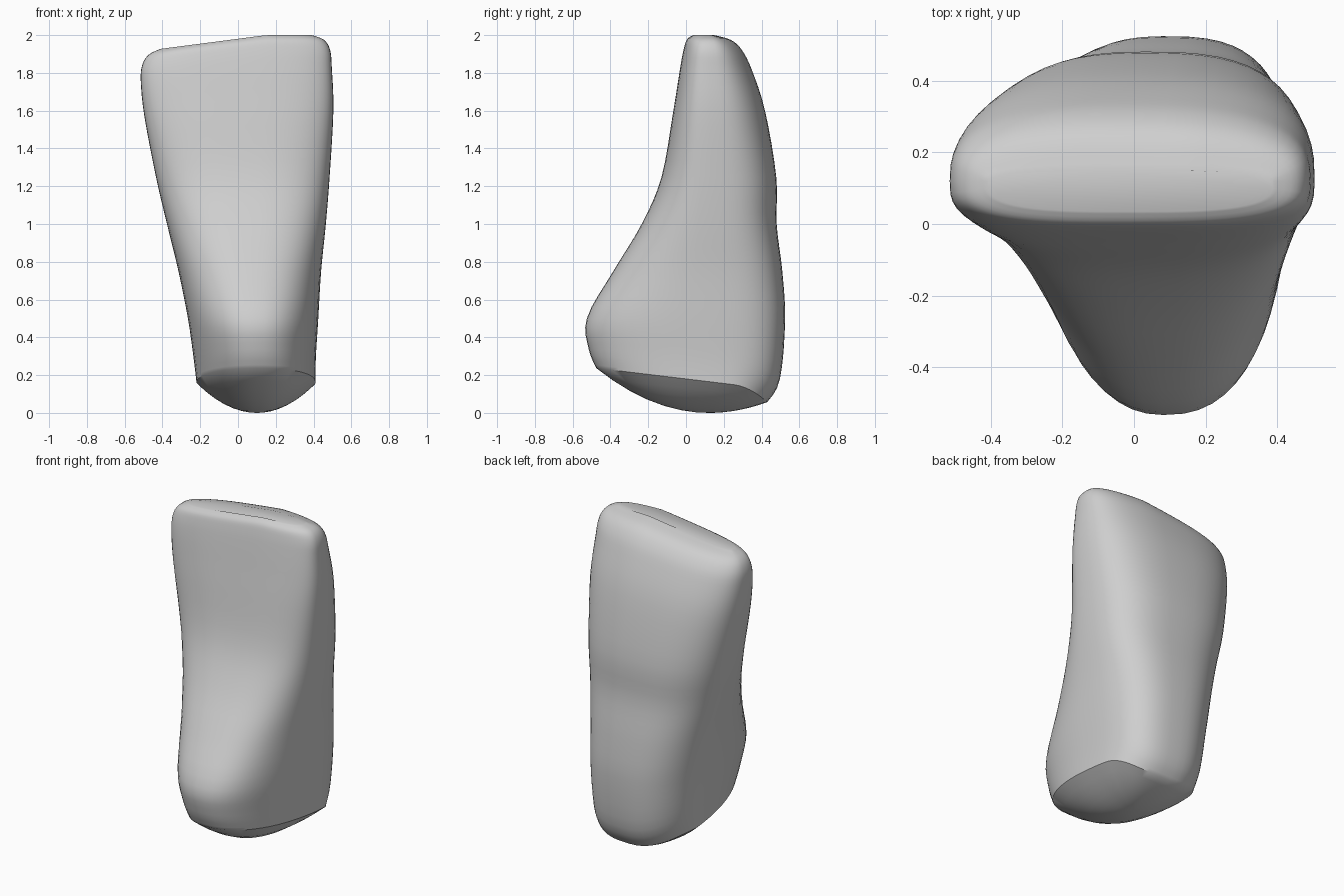
import bpy
import bmesh
import math

SIDES = 56
STEPS = 4

# Cross-sections from the rim upward: height, min x, max x, min y, max y
SECTIONS = [
    (.18, -.22, .41, -.475, .43),
    (.3, -.235, .412, -.515, .498),
    (.5, -.265, .425, -.525, .525),
    (.75, -.315, .44, -.385, .51),
    (1, -.375, .465, -.235, .48),
    (1.25, -.432, .485, -.13, .478),
    (1.6, -.495, .505, -.068, .42),
    (1.82, -.515, .497, -.033, .35),
    (1.92, -.505, .488, -.015, .3),
    (1.975, -.47, .455, .002, .24),
    (2, -.41, .39, .035, .15),
]

if "Cube" in bpy.data.objects:
    bpy.data.objects.remove(bpy.data.objects["Cube"])


def blend(a, b, t):
    return a + (b - a) * t


def spline(p, q, r, s, t):
    """Smooth curve value between q and r."""
    return q + t / 2 * (r - p + t * (2 * p - 5 * q + 4 * r - s
                                     + t * (3 * (q - r) + s - p)))


def smooth_sections():
    """Fill in rings between the measured cross-sections."""
    last = len(SECTIONS) - 1
    for i in range(last):
        keys = [SECTIONS[min(max(i + k, 0), last)] for k in (-1, 0, 1, 2)]
        for step in range(STEPS):
            yield [spline(*column, step / STEPS) for column in zip(*keys)]
    yield list(SECTIONS[-1])


def rounded(value, power):
    return math.copysign(abs(value) ** (2 / power), value)


def outline(section):
    """Ring that is pointed in front low down and broad and flat up high."""
    z, left, right, front, back = section
    height = min(z / 1.8, 1)
    middle_x = (left + right) / 2
    middle_y = min(max(blend(.16, .12, height), front), back)
    points = []
    for i in range(SIDES):
        angle = math.tau * i / SIDES
        c, s = math.cos(angle), math.sin(angle)
        if s < 0:
            low = 2.3 if c > 0 else 2.05
            power, depth = blend(low, 3.1, height ** 1.3), middle_y - front
        else:
            power = blend(3, 2.7, height) if c > 0 else blend(2.2, 2.7, height)
            depth = back - middle_y
        x = middle_x + (right - left) / 2 * rounded(c, power)
        y = middle_y + depth * rounded(s, power)
        # The biting edge slopes down to one side, the rim dips to the back
        slope = .13 * max(.15 - x, 0) * (z / 2) ** 4
        dip = .12 * y + 2.2 * max(y - .25, 0) ** 2
        points.append((x, y, z - slope - dip * max(1 - (z - .18) / .3, 0)))
    return points


def bridge(bm, lower, upper):
    for i in range(SIDES):
        j = (i + 1) % SIDES
        bm.faces.new((lower[i], lower[j], upper[j], upper[i]))


bm = bmesh.new()

# Body
rings = [[bm.verts.new(p) for p in outline(s)] for s in smooth_sections()]
for lower, upper in zip(rings, rings[1:]):
    bridge(bm, lower, upper)
bm.faces.new(rings[-1])

# Shallow bowl closing the underside
tip = bm.verts.new((.1, .12, 0))
outer = rings[0]
for scale in (.85, .7, .55, .4, .25, .12):
    inner = []
    for rim in rings[0]:
        x, y = (blend(a, b, scale) for a, b in zip(tip.co.xy, rim.co.xy))
        inner.append(bm.verts.new((x, y, rim.co.z * scale ** 2)))
    bridge(bm, inner, outer)
    outer = inner
for i in range(SIDES):
    bm.faces.new((tip, outer[(i + 1) % SIDES], outer[i]))

bmesh.ops.recalc_face_normals(bm, faces=bm.faces)
mesh = bpy.data.meshes.new("tooth_body")
bm.to_mesh(mesh)
bm.free()

tooth = bpy.data.objects.new("tooth_body", mesh)
bpy.context.collection.objects.link(tooth)

# Plain grey material
grey = bpy.data.materials.new("light grey")
grey.use_nodes = True
colour = (.62, .62, .62, 1)
grey.diffuse_color = colour
grey.node_tree.nodes["Principled BSDF"].inputs["Base Color"].default_value = colour
mesh.materials.append(grey)

# Smooth surface with a crisp rim around the underside
bpy.ops.object.select_all(action='DESELECT')
tooth.select_set(True)
bpy.context.view_layer.objects.active = tooth
bpy.ops.object.shade_smooth_by_angle(angle=math.radians(35))
